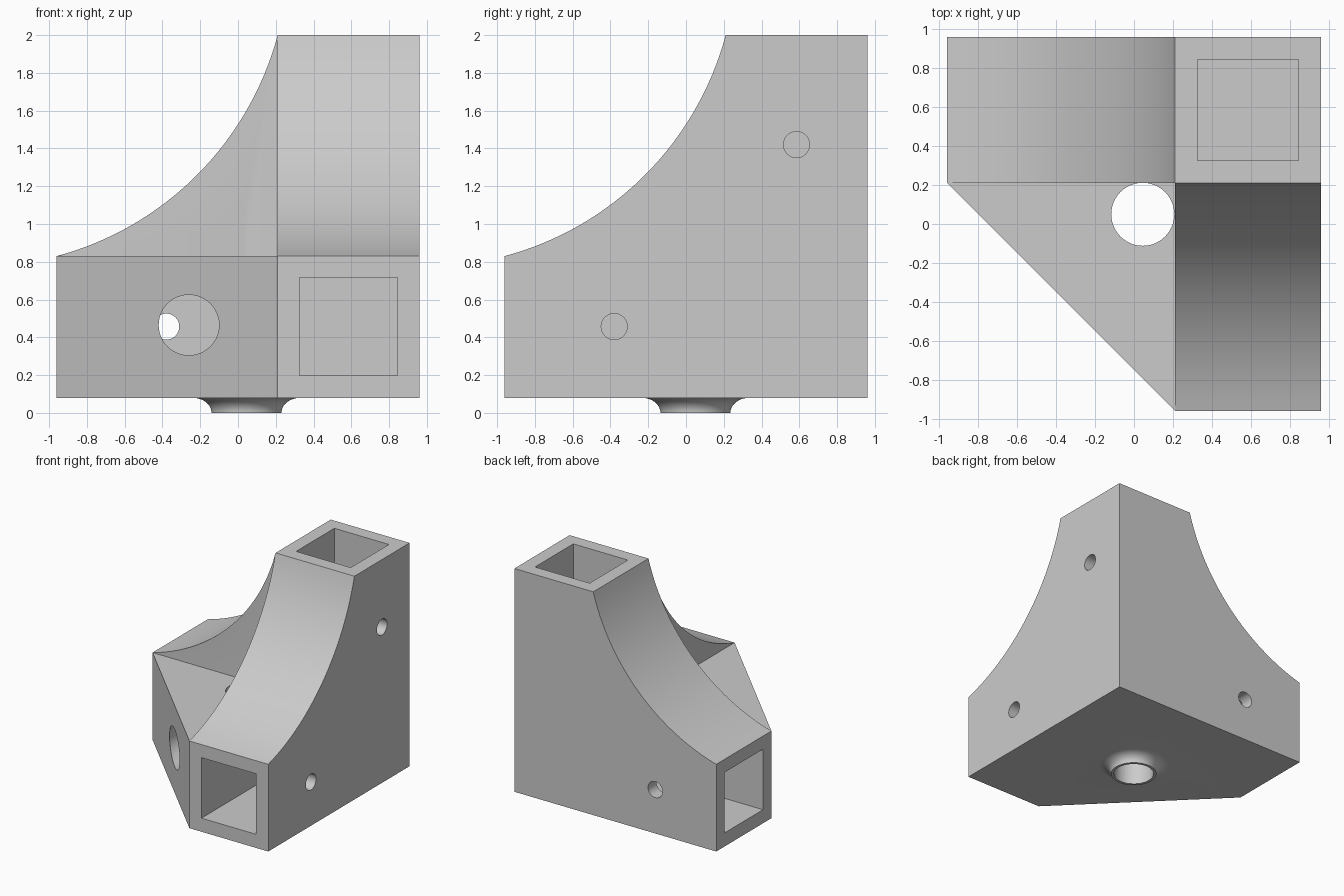
import bpy, bmesh
from math import sin, cos, radians, pi
from mathutils import Vector, Matrix

cube = bpy.data.objects.get("Cube")
if cube:
    bpy.data.objects.remove(cube, do_unlink=True)

H = 0.96            # half width of the bracket
IN = 0.21           # inner faces of the arms
BOT, ARM, TOP = 0.08, 0.83, 2.0
MID, MID_Z = 0.585, 0.457   # arm centre lines
PIN = -0.38         # pin position along the arms
HUB = (0.045, 0.05)

grey = bpy.data.materials.new("light_grey")
grey.use_nodes = True
grey.diffuse_color = (0.6, 0.6, 0.6, 1)
grey.node_tree.nodes["Principled BSDF"].inputs["Base Color"].default_value = (0.6, 0.6, 0.6, 1)


def finish(name, bm):
    bmesh.ops.recalc_face_normals(bm, faces=bm.faces)
    mesh = bpy.data.meshes.new(name)
    bm.to_mesh(mesh)
    bm.free()
    mesh.materials.append(grey)
    ob = bpy.data.objects.new(name, mesh)
    bpy.context.collection.objects.link(ob)
    return ob


def prism(name, points, depth):
    """Extrude a closed outline of 3D points along a vector."""
    bm = bmesh.new()
    face = bm.faces.new([bm.verts.new(p) for p in points])
    out = bmesh.ops.extrude_face_region(bm, geom=[face], use_keep_orig=True)
    verts = [v for v in out["geom"] if isinstance(v, bmesh.types.BMVert)]
    bmesh.ops.translate(bm, verts=verts, vec=depth)
    return finish(name, bm)


def box(name, lo, hi):
    (a, b, c), (d, e, f) = lo, hi
    return prism(name, [(a, b, c), (d, b, c), (d, e, c), (a, e, c)], (0, 0, f - c))


def rod(name, start, end, radius):
    """Round cutter between two points."""
    start, end = Vector(start), Vector(end)
    axis = end - start
    place = Matrix.Translation((start + end) / 2) @ axis.to_track_quat('Z', 'Y').to_matrix().to_4x4()
    bm = bmesh.new()
    bmesh.ops.create_cone(bm, cap_ends=True, segments=48, radius1=radius, radius2=radius,
                          depth=axis.length, matrix=place)
    return finish(name, bm)


def combine(body, other, operation):
    mod = body.modifiers.new(operation, 'BOOLEAN')
    mod.operation, mod.solver, mod.object = operation, 'EXACT', other
    bpy.context.view_layer.objects.active = body
    bpy.ops.object.modifier_apply(modifier=mod.name)
    bpy.data.objects.remove(other, do_unlink=True)


# Gusset outline: flat back and base, with a sixty degree hollow arc
radius = (IN + H) * 2 ** 0.5
cx = IN - radius * cos(radians(15))
cz = TOP + radius * sin(radians(15))
arc = []
for i in range(33):
    a = radians(-15 - 60 * i / 32)
    arc.append((cx + radius * cos(a), cz + radius * sin(a)))
outline = [(-H, BOT), (H, BOT), (H, TOP)] + arc

# Two arms that share the upright column
body = prism("corner_bracket", [(u, IN, z) for u, z in outline], (0, H - IN, 0))
combine(body, prism("front_arm", [(IN, u, z) for u, z in outline], (H - IN, 0, 0)), 'UNION')

# Diagonal web filling the corner between the arms
web = [(-H, H), (-H, IN), (IN, -H), (H, -H), (H, H)]
combine(body, prism("web", [(x, y, BOT) for x, y in web], (0, 0, ARM - BOT)), 'UNION')

# Flared boss under the web
bm = bmesh.new()
profile = [(0, 0)]
for i in range(11):
    t = pi / 2 * i / 10
    profile.append((0.285 - 0.1 * cos(t), BOT * sin(t)))
profile += [(0.285, 0.12), (0, 0.12)]
verts = [bm.verts.new((HUB[0] + r, HUB[1], z)) for r, z in profile]
edges = [bm.edges.new(pair) for pair in zip(verts, verts[1:])]
bmesh.ops.spin(bm, geom=verts + edges, cent=(*HUB, 0), axis=(0, 0, 1), angle=2 * pi, steps=64)
bmesh.ops.remove_doubles(bm, verts=bm.verts, dist=0.0005)
combine(body, finish("boss", bm), 'UNION')

# Square sockets in the three arm ends
s = 0.26
lo, hi, zl, zh = MID - s, MID + s, MID_Z - s, MID_Z + s
cutters = [
    box("socket_x", (-H - 0.1, lo, zl), (IN, hi, zh)),
    box("socket_y", (lo, -H - 0.1, zl), (hi, IN, zh)),
    box("socket_z", (lo, lo, ARM), (hi, hi, TOP + 0.1)),
    # Pin holes through the outer walls
    rod("pin_upper", (H + 0.1, MID, 1.42), (0.7, MID, 1.42), 0.069),
    rod("pin_front", (H + 0.1, PIN, MID_Z), (0.7, PIN, MID_Z), 0.069),
    rod("pin_back", (PIN, H + 0.1, MID_Z), (PIN, 0.7, MID_Z), 0.069),
    # Access hole through the web into the side arm, and the vertical bore
    rod("access_hole", (-0.26, -H, 0.465), (-0.26, MID, 0.465), 0.16),
    rod("vertical_bore", (*HUB, -0.1), (*HUB, 1.0), 0.162),
]
for cutter in cutters:
    combine(body, cutter, 'DIFFERENCE')

bpy.ops.object.select_all(action='DESELECT')
body.select_set(True)
bpy.context.view_layer.objects.active = body
bpy.ops.object.shade_smooth_by_angle(angle=radians(25))
